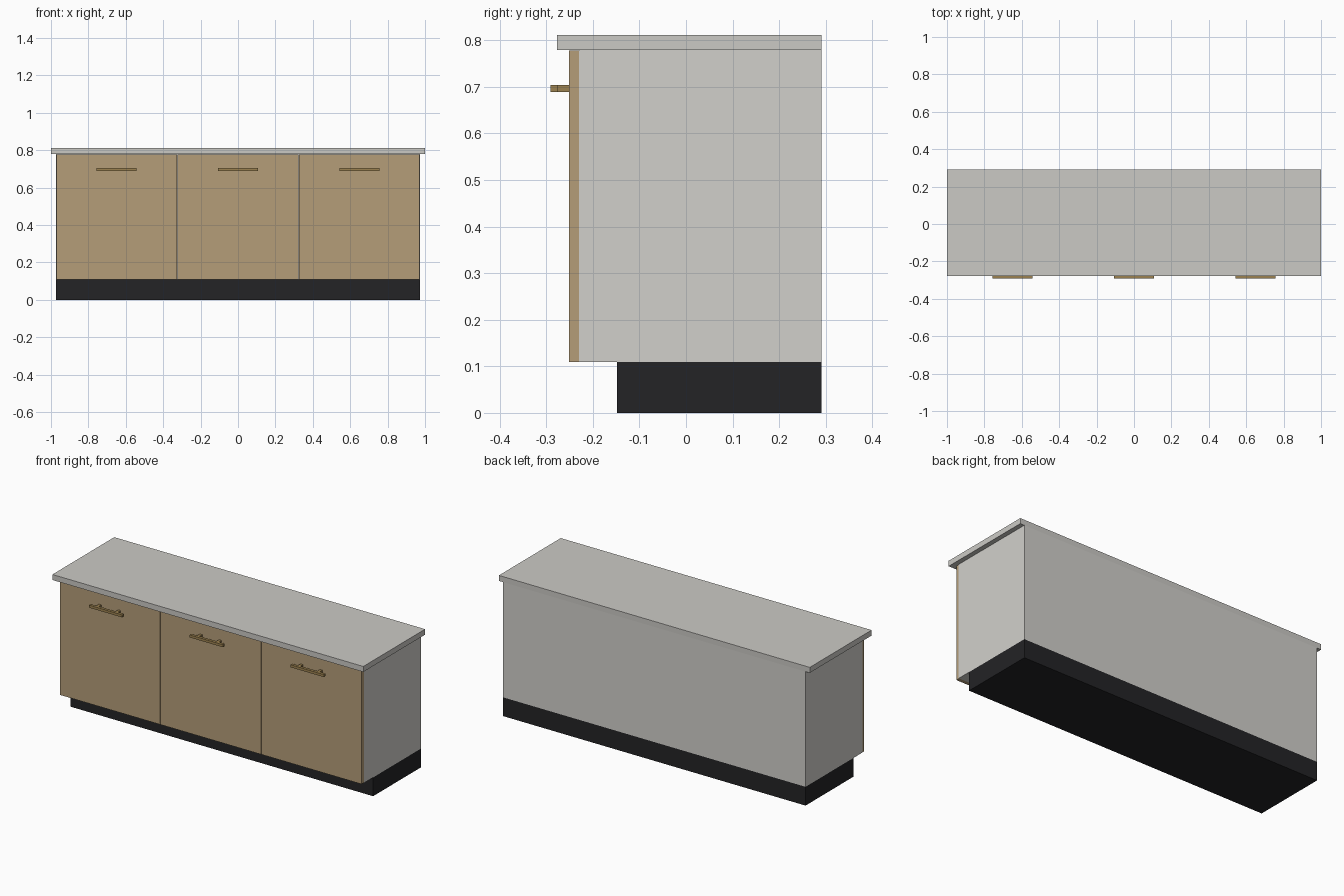
import bpy

if "Cube" in bpy.data.objects:
    bpy.data.objects.remove(bpy.data.objects["Cube"])


def material(name, rgb):
    m = bpy.data.materials.new(name)
    m.diffuse_color = (*rgb, 1)
    m.use_nodes = True
    m.node_tree.nodes["Principled BSDF"].inputs["Base Color"].default_value = m.diffuse_color
    return m


WOOD = material("wood", (0.46, 0.34, 0.19))
BRASS = material("brass", (0.33, 0.22, 0.08))
BLACK = material("black", (0.017, 0.017, 0.019))
STONE = material("stone", (0.6, 0.59, 0.56))
PANEL = material("panel", (0.64, 0.63, 0.6))


def box(name, x, y, z, mat):
    """Box from (min, max) pairs on each axis."""
    bpy.ops.mesh.primitive_cube_add(
        size=1, location=[(a + b) / 2 for a, b in (x, y, z)])
    ob = bpy.context.object
    ob.name = name
    ob.scale = [b - a for a, b in (x, y, z)]
    bpy.ops.object.transform_apply(location=False, rotation=False, scale=True)
    ob.data.materials.append(mat)
    return ob


HALF, BACK = 0.973, 0.291
PITCH = 2 * HALF / 3

# Recessed plinth, carcass and worktop
box("plinth", (-HALF, HALF), (-0.148, BACK), (0, 0.109), BLACK)
box("cabinet_body", (-HALF, HALF), (-0.23, BACK), (0.109, 0.779), PANEL)
box("worktop", (-1, 1), (-0.277, BACK), (0.779, 0.811), STONE)

# Three doors, each with a bar handle on two posts
for i in range(3):
    cx = (i - 1) * PITCH
    w = PITCH / 2 - 0.002
    box(f"door_{i + 1}", (cx - w, cx + w), (-0.251, -0.23), (0.109, 0.778), WOOD)
    box(f"handle_bar_{i + 1}", (cx - 0.107, cx + 0.107),
        (-0.291, -0.275), (0.689, 0.704), BRASS)
    for side in (-1, 1):
        px = cx + side * 0.062
        box(f"handle_post_{i + 1}", (px - 0.008, px + 0.008),
            (-0.275, -0.251), (0.689, 0.704), BRASS)
